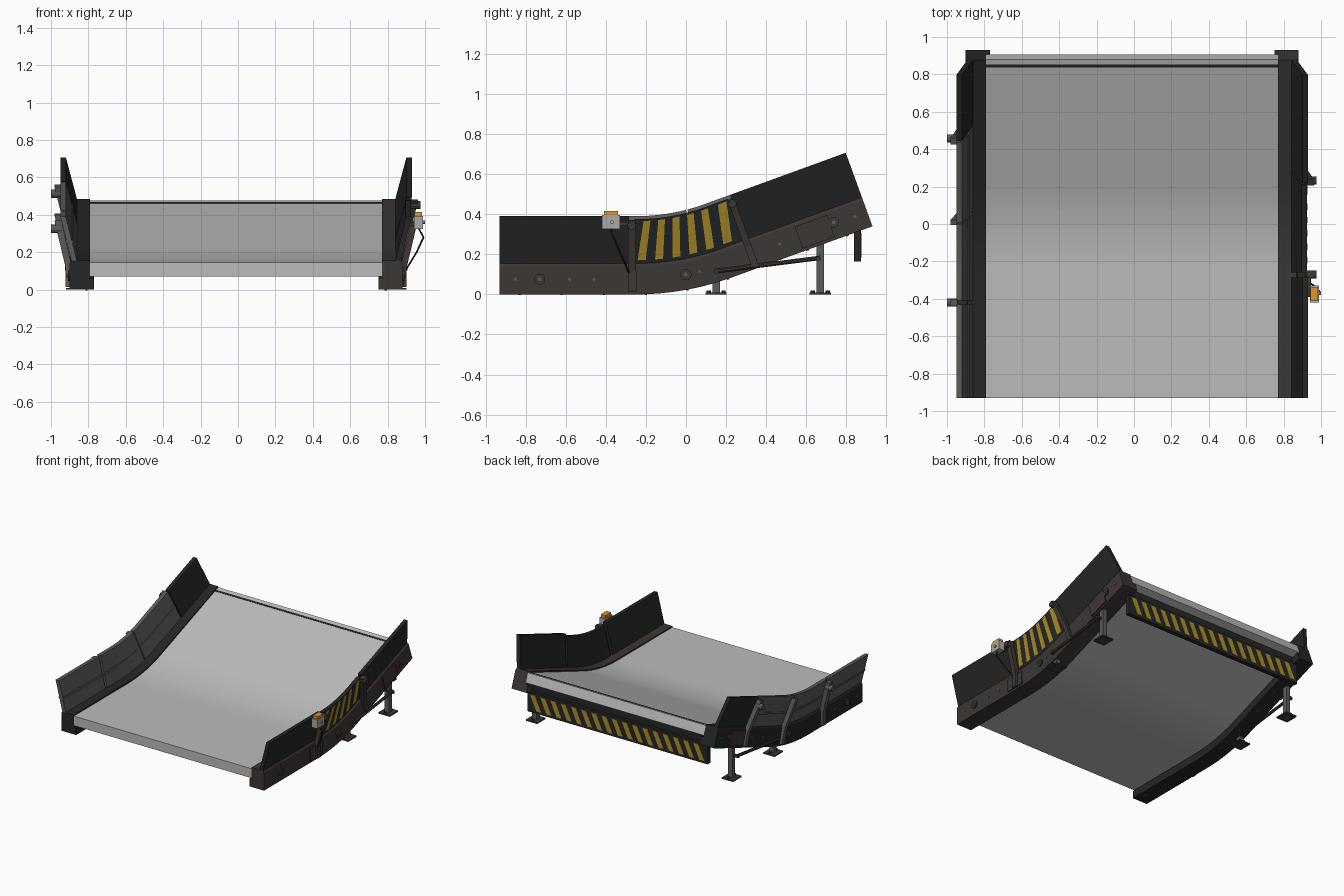
import bpy, bmesh
from math import sin, cos, radians, pi
from mathutils import Vector

if "Cube" in bpy.data.objects:
    bpy.data.objects.remove(bpy.data.objects["Cube"])

CX = -0.01                      # centre of the frame (the lamp makes the model lopsided)
R, A = 1.4, radians(20)         # bend radius and incline of the bed
FLAT, ARC = 0.68, 1.4 * radians(20)
END = 1.915


def mat(name, r, g, b):
    m = bpy.data.materials.new(name)
    m.diffuse_color = (r, g, b, 1)
    m.use_nodes = True
    m.node_tree.nodes["Principled BSDF"].inputs["Base Color"].default_value = m.diffuse_color
    return m


BLACK = mat("black", .018, .019, .02)
BROWN = mat("dark_steel", .045, .038, .034)
STEEL = mat("steel", .11, .105, .1)
PANEL = mat("grey_panel", .10, .105, .10)
BELT = mat("belt", .5, .5, .5)
YELLOW = mat("yellow", .42, .27, .02)
ORANGE = mat("orange", .8, .3, .02)
CASE = mat("case", .4, .4, .38)


def P(s, x, h):
    """Point at length s along the bed, x sideways, h square to the bed."""
    if s <= FLAT:
        y, z, a = s - .93, 0, 0
    elif s <= FLAT + ARC:
        a = (s - FLAT) / R
        y, z = -.25 + R * sin(a), R * (1 - cos(a))
    else:
        a, t = A, s - FLAT - ARC
        y, z = -.25 + R * sin(A) + t * cos(A), R * (1 - cos(A)) + t * sin(A)
    return Vector((x + CX, y - h * sin(a), z + h * cos(a)))


def loft(name, rings, m):
    """Closed solid through a row of equal rings."""
    bm = bmesh.new()
    vs = [[bm.verts.new(p) for p in r] for r in rings]
    n = len(vs[0])
    for a, b in zip(vs, vs[1:]):
        for i in range(n):
            bm.faces.new((a[i], a[(i + 1) % n], b[(i + 1) % n], b[i]))
    bm.faces.new(vs[0][::-1])
    bm.faces.new(vs[-1])
    bmesh.ops.recalc_face_normals(bm, faces=bm.faces)
    me = bpy.data.meshes.new(name)
    bm.to_mesh(me)
    bm.free()
    me.materials.append(m)
    o = bpy.data.objects.new(name, me)
    bpy.context.collection.objects.link(o)
    return o


def sweep(name, sec, s0, s1, m, side=1):
    """Sweep a (x, h) section along the bed from s0 to s1."""
    a, b = max(s0, FLAT), min(s1, FLAT + ARC)
    ss = [s0, s1] + ([a + (b - a) * i / 12 for i in range(13)] if b > a else [])
    ss = sorted(set(round(s, 5) for s in ss))
    return loft(name, [[P(s, side * x, h) for x, h in sec] for s in ss], m)


def rod(name, p, q, r, m, n=12):
    p, q = Vector(p), Vector(q)
    rot = (q - p).to_track_quat('Z', 'Y')
    ring = [rot @ Vector((r * cos(2 * pi * (i + .5) / n), r * sin(2 * pi * (i + .5) / n), 0)) for i in range(n)]
    return loft(name, [[p + v for v in ring], [q + v for v in ring]], m)


def box(name, x0, x1, y0, y1, z0, z1, m):
    return loft(name, [[(x0, y0, z), (x1, y0, z), (x1, y1, z), (x0, y1, z)] for z in (z0, z1)], m)


def rect(x0, x1, h0, h1):
    return [(x0, h0), (x1, h0), (x1, h1), (x0, h1)]


def lean(h):
    """Outer face of the leaning guards."""
    return .88 + .06 * (h - .155) / .235


# belt bed with the dark groove near the discharge end
sweep("belt_bed", rect(-.78, .78, .07, .145), 0, END, BELT)
sweep("belt_groove", rect(-.78, .78, .14, .147), END - .045, END - .03, BLACK)

# parts found on both sides
beam = [(.76, 0), (.89, 0), (.89, .14), (.88, .155), (.78, .155), (.78, .06), (.76, .06)]
guard = [(.85, .15), (.88, .15), (.94, .39), (.91, .39)]
low_guard = [(.85, .15), (.88, .15), (.936, .375), (.906, .375)]
post = [(.885, .015), (.912, .015), (.912, .12), (.972, .37), (.935, .37), (.885, .15)]
for side, tag in ((-1, "left"), (1, "right")):
    sweep(tag + "_side_beam", beam, 0, END, BROWN if side > 0 else BLACK, side)
    # bolts and bearing discs on the beam
    for i, s in enumerate((.08, .35, .47, 1.02, 1.3, 1.45, 1.85)):
        rod(f"{tag}_bolt_{i}", P(s, side * .888, .075), P(s, side * .895, .075), .008, STEEL, 8)
    for i, (s, h) in enumerate(((.2, .075), (.945, .075), (1.74, .085))):
        rod(f"{tag}_bearing_{i}", P(s, side * .885, h), P(s, side * .90, h), .028, BROWN, 16)
        rod(f"{tag}_bearing_pin_{i}", P(s, side * .885, h), P(s, side * .907, h), .01, STEEL, 8)
    for i in range(9):
        rod(f"{tag}_flange_bolt_{i}", P(.1 + i * .21, side * .80, -.004), P(.1 + i * .21, side * .80, .01), .007, STEEL, 8)
    # legs, feet, brace and bracket
    sweep(tag + "_leg_bracket", rect(.885, .898, .015, .13), 1.55, 1.72, BROWN, side)
    x = side * .86 + CX
    for n, y, top in (("rear", .67, .27), ("middle", .15, .075)):
        rod(f"{tag}_{n}_leg", (x, y, 0), (x, y, top), .026, STEEL, 4)
        box(f"{tag}_{n}_foot", x - .05, x + .05, y - .053, y + .053, 0, .01, BROWN)
        for d in (-.037, .037):
            rod(f"{tag}_{n}_foot_bolt", (x, y + d, .008), (x, y + d, .02), .011, BROWN, 6)
    x = side * .90 + CX
    rod(tag + "_leg_brace", (x, .14, .115), (x, .67, .182), .012, BROWN, 8)
    for y, z in ((.15, .115), (.66, .18)):
        rod(tag + "_brace_pin", (side * .85 + CX, y, z), (side * .915 + CX, y, z), .013, BROWN, 8)

# right guards and posts
sweep("right_front_guard", guard, 0, .645, BLACK)
sweep("right_middle_guard", low_guard, .672, 1.285, BLACK)
sweep("right_upper_guard", guard, 1.30, END, BLACK)
sweep("right_front_post", post, .64, .682, BROWN)
sweep("right_upper_post", post, 1.28, 1.315, BROWN)
sweep("right_front_bracket", rect(.885, .897, .015, .12), .57, .73, BROWN)
for s in (.66, 1.297):
    rod("right_post_cap", P(s, .93, .345), P(s, .985, .345), .022, BROWN, 12)

# yellow warning stripes on the middle guard
for i in range(6):
    s = .69 + i * .099
    rings = []
    for d in (-.004, .003):
        rings.append([P(a, lean(h) + d, h) for a, h in
                      ((s, .17), (s + .046, .17), (s + .088, .365), (s + .042, .365))])
    loft(f"guard_stripe_{i}", rings, YELLOW)

# left guards: two grey panels, then a black one
sweep("left_front_panel", guard, 0, .50, PANEL, -1)
sweep("left_middle_panel", guard, .52, 1.03, PANEL, -1)
sweep("left_rear_panel", guard, 1.04, 1.53, PANEL, -1)
sweep("left_upper_guard", guard, 1.54, END, BLACK, -1)
rib = [(lean(.25) - .036, .25), (lean(.25) + .006, .25), (lean(.265) + .006, .265), (lean(.265) - .036, .265)]
for i, (a, b) in enumerate(((0, .50), (.52, 1.03), (1.04, 1.53))):
    sweep(f"left_panel_rib_{i}", rib, a, b, STEEL, -1)
for i, s in enumerate((.51, 1.035, 1.53)):
    sweep(f"left_post_{i}", post, s - .018, s + .018, STEEL, -1)
    if i != 1:
        rod(f"left_post_cap_{i}", P(s, -.93, .325), P(s, -.99, .325), .023, STEEL, 12)

# striped plate under the discharge end
box("end_plate", -.80, .78, .838, .872, .165, .325, BLACK)
box("end_plate_hanger", -.79, .77, .835, .85, .31, .40, BLACK)
for i in range(17):
    x = -.775 + i * .0895
    loft(f"end_stripe_{i}", [[(x, y, .185), (x + .045, y, .185), (x + .1, y, .305), (x + .055, y, .305)]
                             for y in (.868, .875)], YELLOW)

# beacon lamp with its cable
box("lamp_case", .94, .99, -.42, -.328, .325, .395, CASE)
box("lamp_lens", .945, .985, -.41, -.338, .395, .416, ORANGE)
rod("lamp_button", (.98, -.37, .36), (1.0, -.37, .36), .01, CASE, 8)
box("lamp_bracket", .90, .945, -.39, -.28, .34, .36, BROWN)
cable = [(.965, -.375, .33), (.992, -.36, .28), (.955, -.325, .2), (.90, -.285, .11)]
for i in range(3):
    rod(f"lamp_cable_{i}", cable[i], cable[i + 1], .005, BLACK, 6)
